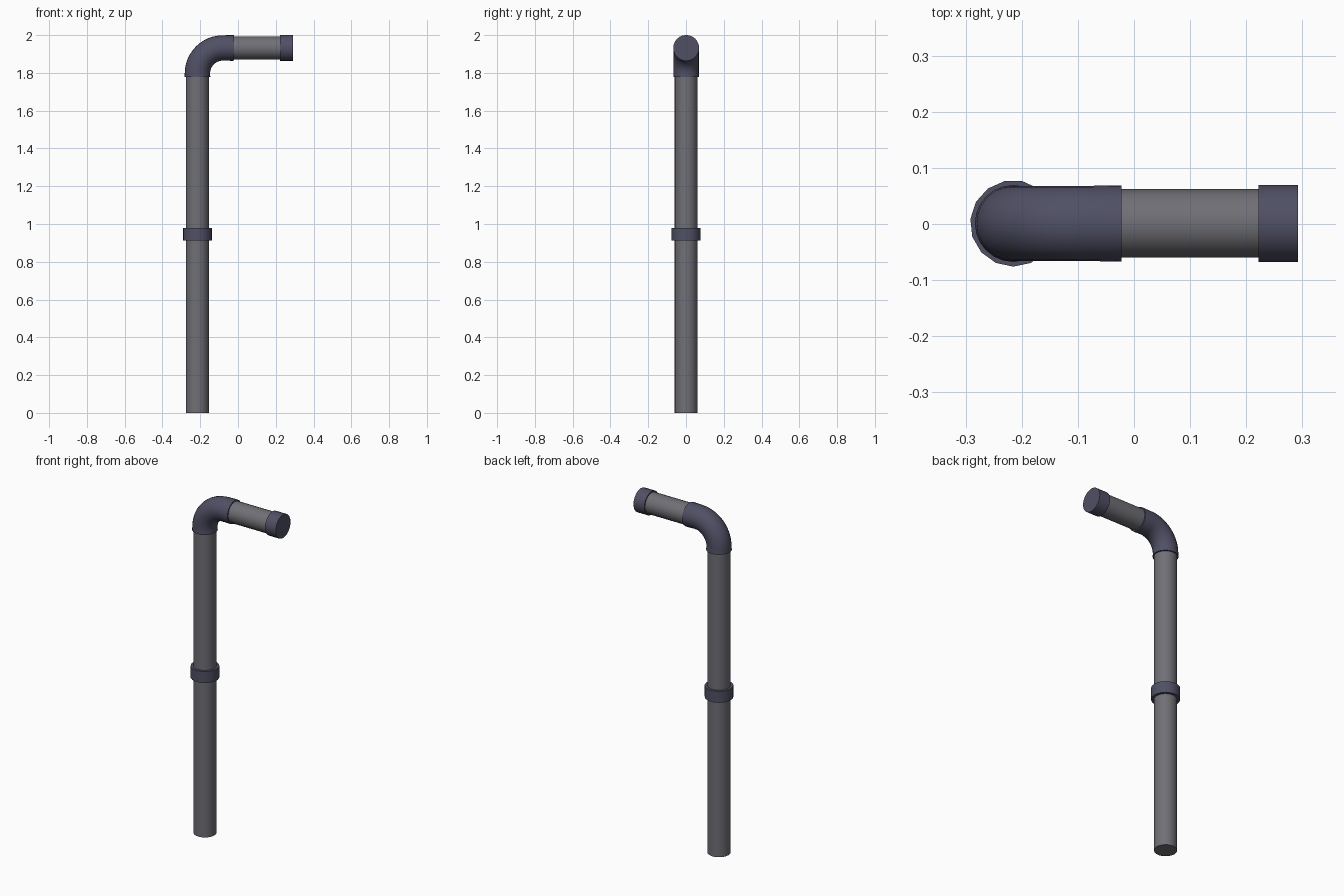
import bpy, bmesh, math
from mathutils import Vector

if "Cube" in bpy.data.objects:
    bpy.data.objects.remove(bpy.data.objects["Cube"])


def material(name, rgb):
    m = bpy.data.materials.new(name)
    m.diffuse_color = (*rgb, 1.0)
    m.use_nodes = True
    m.node_tree.nodes["Principled BSDF"].inputs["Base Color"].default_value = m.diffuse_color
    return m


GREY = material("pipe grey", (0.16, 0.16, 0.18))
DARK = material("dark blue grey fitting", (0.08, 0.08, 0.13))

X, Y, Z = -0.215, 0.001, 1.932   # upright axis x, centre y, spout axis z


def tube(name, rings, mat, sides):
    """Closed tube lofted through rings of (x, z, tilt, radius) in the xz plane.
    tilt 0 points up, tilt 90 degrees points along +x."""
    bm = bmesh.new()
    loops = []
    for x, z, tilt, r in rings:
        side = Vector((math.cos(tilt), 0, -math.sin(tilt)))
        loop = []
        for i in range(sides):
            a = -math.pi / 2 + 2 * math.pi * i / sides
            p = Vector((x, Y, z)) + side * (r * math.cos(a)) + Vector((0, r * math.sin(a), 0))
            loop.append(bm.verts.new(p))
        loops.append(loop)
    for a, b in zip(loops, loops[1:]):
        for i in range(sides):
            j = (i + 1) % sides
            bm.faces.new((a[i], a[j], b[j], b[i]))
    bm.faces.new(loops[0][::-1])
    bm.faces.new(loops[-1])
    bmesh.ops.recalc_face_normals(bm, faces=bm.faces)
    me = bpy.data.meshes.new(name)
    bm.to_mesh(me)
    bm.free()
    me.materials.append(mat)
    ob = bpy.data.objects.new(name, me)
    bpy.context.collection.objects.link(ob)
    bpy.ops.object.select_all(action='DESELECT')
    ob.select_set(True)
    bpy.context.view_layer.objects.active = ob
    bpy.ops.object.shade_smooth_by_angle(angle=math.radians(40))
    return ob


H = math.pi / 2

# Straight pipes
tube("upright_pipe", [(X, 0, 0, 0.061), (X, 1.80, 0, 0.061)], GREY, 24)
tube("spout_pipe", [(-0.06, Z, H, 0.061), (0.25, Z, H, 0.061)], GREY, 24)

# Joint collar halfway up the pipe
tube("joint_collar", [(X, 0.913, 0, 0.077), (X, 0.98, 0, 0.077)], DARK, 15)

# Elbow: short sockets at both ends of a quarter bend
R = 0.135
cx, cz = X + R, Z - R
elbow = [(X, 1.777, 0, 0.0685)]
for k in range(13):
    t = H * k / 12
    elbow.append((cx - R * math.cos(t), cz + R * math.sin(t), t, 0.067))
elbow.append((-0.03, Z, H, 0.068))
elbow.append((-0.022, Z, H, 0.0675))
tube("elbow", elbow, DARK, 24)

# End cap on the spout
tube("end_cap", [(0.222, Z, H, 0.0685), (0.292, Z, H, 0.0685)], DARK, 24)
